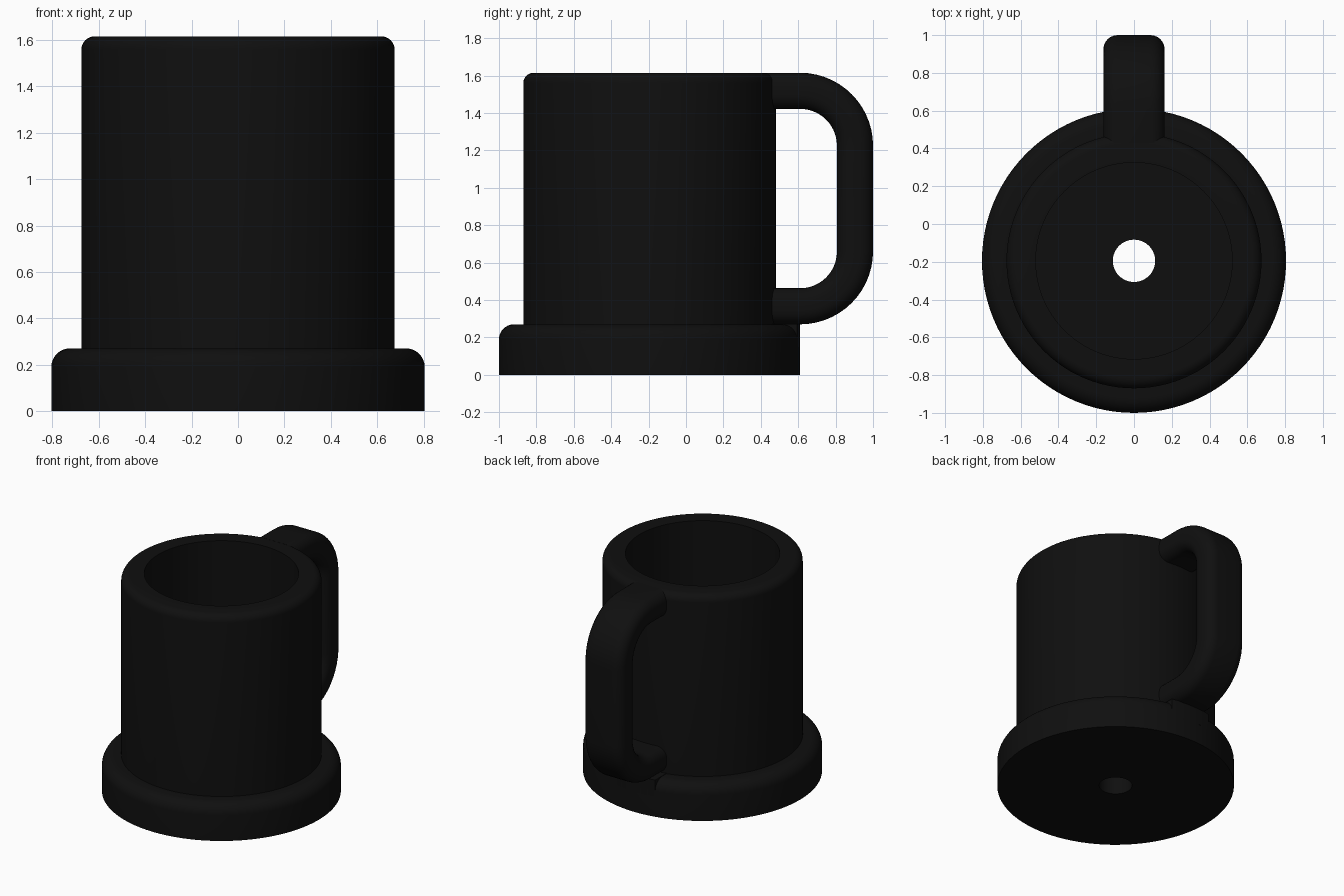
import bpy, bmesh, math
from math import sin, cos, pi, radians

if "Cube" in bpy.data.objects:
    bpy.data.objects.remove(bpy.data.objects["Cube"])

CY = -0.195          # y of the mug axis
BASE_R, BASE_H = 0.805, 0.27

black = bpy.data.materials.new("matte black")
black.diffuse_color = (0.0048, 0.0048, 0.0048, 1)
black.use_nodes = True
black.node_tree.nodes["Principled BSDF"].inputs["Base Color"].default_value = black.diffuse_color


def arc(cx, cy, r, a0, a1, n):
    """Points on an arc, angles in degrees."""
    return [(cx + r * cos(radians(a0 + (a1 - a0) * i / n)),
             cy + r * sin(radians(a0 + (a1 - a0) * i / n))) for i in range(n + 1)]


def skin(name, rings, loop):
    """Bridge closed rings of points; loop joins last to first, else cap the ends."""
    bm = bmesh.new()
    vs = [[bm.verts.new(p) for p in ring] for ring in rings]
    n = len(vs[0])
    for i in range(len(vs) if loop else len(vs) - 1):
        a, b = vs[i], vs[(i + 1) % len(vs)]
        for j in range(n):
            k = (j + 1) % n
            bm.faces.new((a[j], a[k], b[k], b[j]))
    if not loop:
        bm.faces.new(vs[0])
        bm.faces.new(vs[-1])
    bmesh.ops.recalc_face_normals(bm, faces=bm.faces)
    me = bpy.data.meshes.new(name)
    bm.to_mesh(me)
    bm.free()
    me.materials.append(black)
    ob = bpy.data.objects.new(name, me)
    bpy.context.collection.objects.link(ob)
    bpy.ops.object.select_all(action='DESELECT')
    ob.select_set(True)
    bpy.context.view_layer.objects.active = ob
    bpy.ops.object.shade_smooth_by_angle(angle=radians(35))
    return ob


# Mug body: closed lathe profile (radius, z) with flange, cavity and drain hole
profile = [(0.112, 0), (BASE_R, 0)]
profile += arc(BASE_R - 0.08, BASE_H - 0.08, 0.08, 0, 90, 8)
profile += [(0.675, BASE_H)]
profile += arc(0.675 - 0.055, 1.615 - 0.055, 0.055, 0, 90, 8)
profile += [(0.52, 1.615), (0.52, 0.16), (0.112, 0.16)]
SEG = 96
skin("mug_body", [[(r * cos(2 * pi * i / SEG), CY + r * sin(2 * pi * i / SEG), z)
                   for r, z in profile] for i in range(SEG)], True)

# Handle: rounded rectangle swept along a C-shaped path
HW, HT, CR = 0.162, 0.0965, 0.075
section = []
for sx, sy, a in ((1, 1, 0), (-1, 1, 90), (-1, -1, 180), (1, -1, 270)):
    section += arc(sx * (HW - CR), sy * (HT - CR), CR, a, a + 90, 6)
MID = 0.39 - HT      # bend radius of the centre line
bends = [(1.225, 90, 0), (0.66, 0, -90)]
path = [(0.43, 1.225 + MID, 90)]
for cz, a0, a1 in bends:
    path += [(y, z, a0 + (a1 - a0) * i / 14)
             for i, (y, z) in enumerate(arc(0.61, cz, MID, a0, a1, 14))]
path.append((0.43, 0.66 - MID, -90))
skin("handle", [[(u, y + v * cos(radians(a)), z + v * sin(radians(a)))
                 for u, v in section] for y, z, a in path], False)

# Small foot that fills the flange rounding under the handle
half = math.degrees(math.asin(HW / BASE_R))
outline = [(HW, 0.45)] + arc(0, CY, BASE_R, 90 - half, 90 + half, 10) + [(-HW, 0.45)]
skin("handle_foot", [[(x, y, z) for x, y in outline] for z in (0.15, BASE_H + 0.003)], False)
